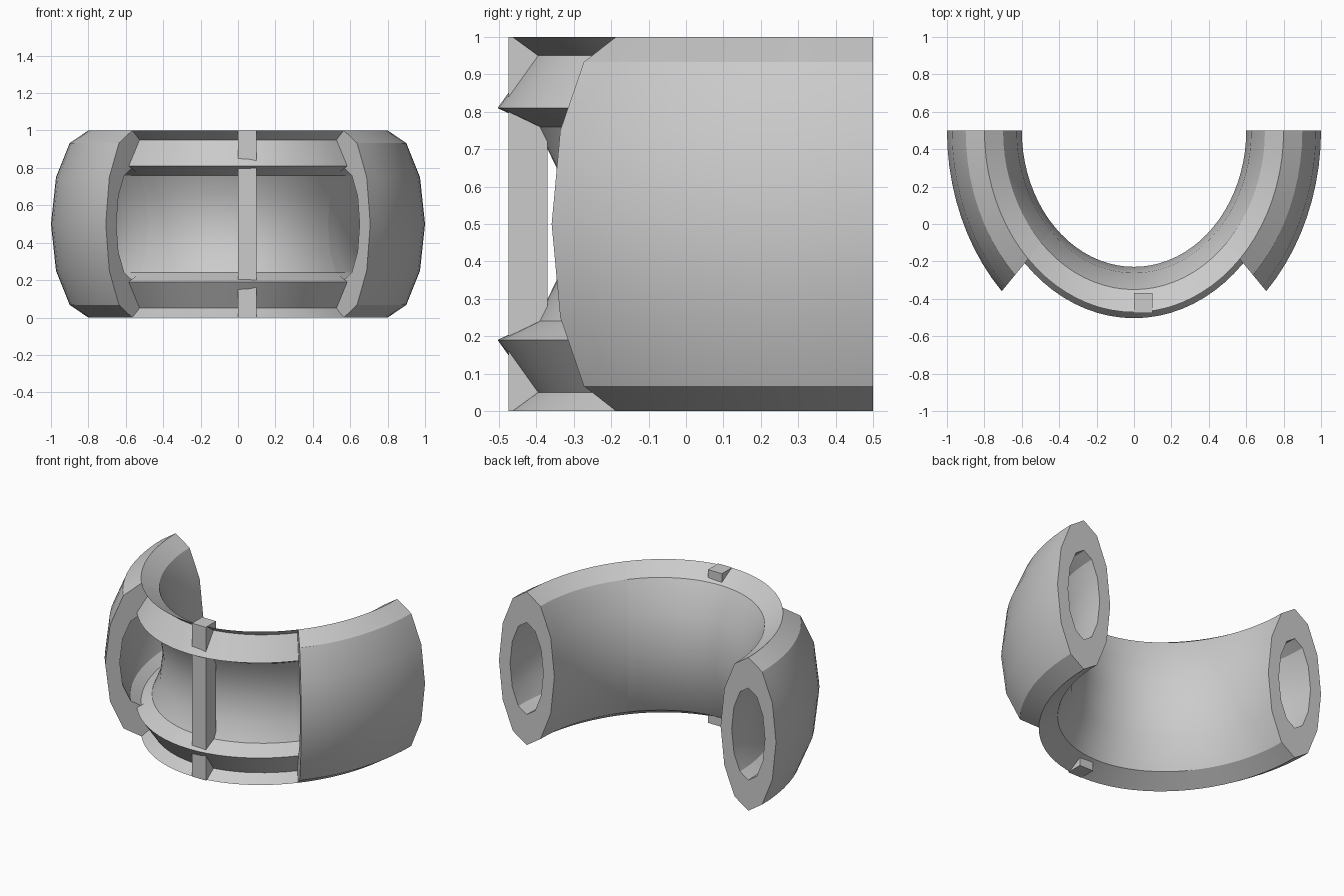
import bpy, bmesh, math

cube = bpy.data.objects.get("Cube")
if cube:
    bpy.data.objects.remove(cube, do_unlink=True)

grey = bpy.data.materials.new("light_grey")
grey.use_nodes = True
COLOUR = (0.6, 0.6, 0.6, 1)
grey.diffuse_color = COLOUR
grey.node_tree.nodes["Principled BSDF"].inputs["Base Color"].default_value = COLOUR

STRETCH = 1.215   # the arc is longer in depth than in width
MID = 0.8         # radius of the tube's centre line


def oval(scale):
    """Twelve-sided section as (radius, height) points."""
    return [(MID + 0.2 * scale * math.cos(a), 0.5 + 0.5 * scale * math.sin(a))
            for a in (math.radians(30 * i) for i in range(12))]


def finish(bm, name):
    bmesh.ops.recalc_face_normals(bm, faces=bm.faces)
    mesh = bpy.data.meshes.new(name)
    bm.to_mesh(mesh)
    bm.free()
    mesh.materials.append(grey)
    obj = bpy.data.objects.new(name, mesh)
    bpy.context.collection.objects.link(obj)
    bpy.ops.object.select_all(action='DESELECT')
    obj.select_set(True)
    bpy.context.view_layer.objects.active = obj
    bpy.ops.object.shade_smooth_by_angle(angle=math.radians(30))
    return obj


def sweep(bm, loop, start, end, steps):
    """Sweep a closed section along the arc; returns the first and last rings."""
    rings = []
    for s in range(steps + 1):
        a = math.radians(start + (end - start) * s / steps)
        rings.append([bm.verts.new((r * math.cos(a), 0.5 - STRETCH * r * math.sin(a), z))
                      for r, z in loop])
    n = len(loop)
    for p, q in zip(rings, rings[1:]):
        for i in range(n):
            j = (i + 1) % n
            bm.faces.new((p[i], p[j], q[j], q[i]))
    return rings[0], rings[-1]


# Hollow side tubes with open ring-shaped ends
for name, start, end in (("left_tube", 0, 45), ("right_tube", 135, 180)):
    bm = bmesh.new()
    outer = sweep(bm, oval(1), start, end, 10)
    inner = sweep(bm, oval(0.6), start, end, 10)
    for o, h in zip(outer, inner):
        for i in range(12):
            j = (i + 1) % 12
            bm.faces.new((o[i], o[j], h[j], h[i]))
    finish(bm, name)

# Open front: the inner wall with a grooved rail above and below
back = oval(1)[3:10]
hollow = oval(0.6)[4:9]
ridge, groove = (0.826, 0.19), (0.744, 0.05)
flip = lambda p: (p[0], 1 - p[1])
section = back + [groove, ridge] + hollow[::-1] + [flip(ridge), flip(groove)]
bm = bmesh.new()
sweep(bm, section, 45, 135, 20)
finish(bm, "front_wall_and_rails")

# Upright bar across the opening
bm = bmesh.new()
bmesh.ops.create_cube(bm, size=1)
for v in bm.verts:
    v.co = (v.co.x * 0.1 + 0.05, v.co.y * 0.105 - 0.4225, v.co.z + 0.5)
finish(bm, "front_bar")
